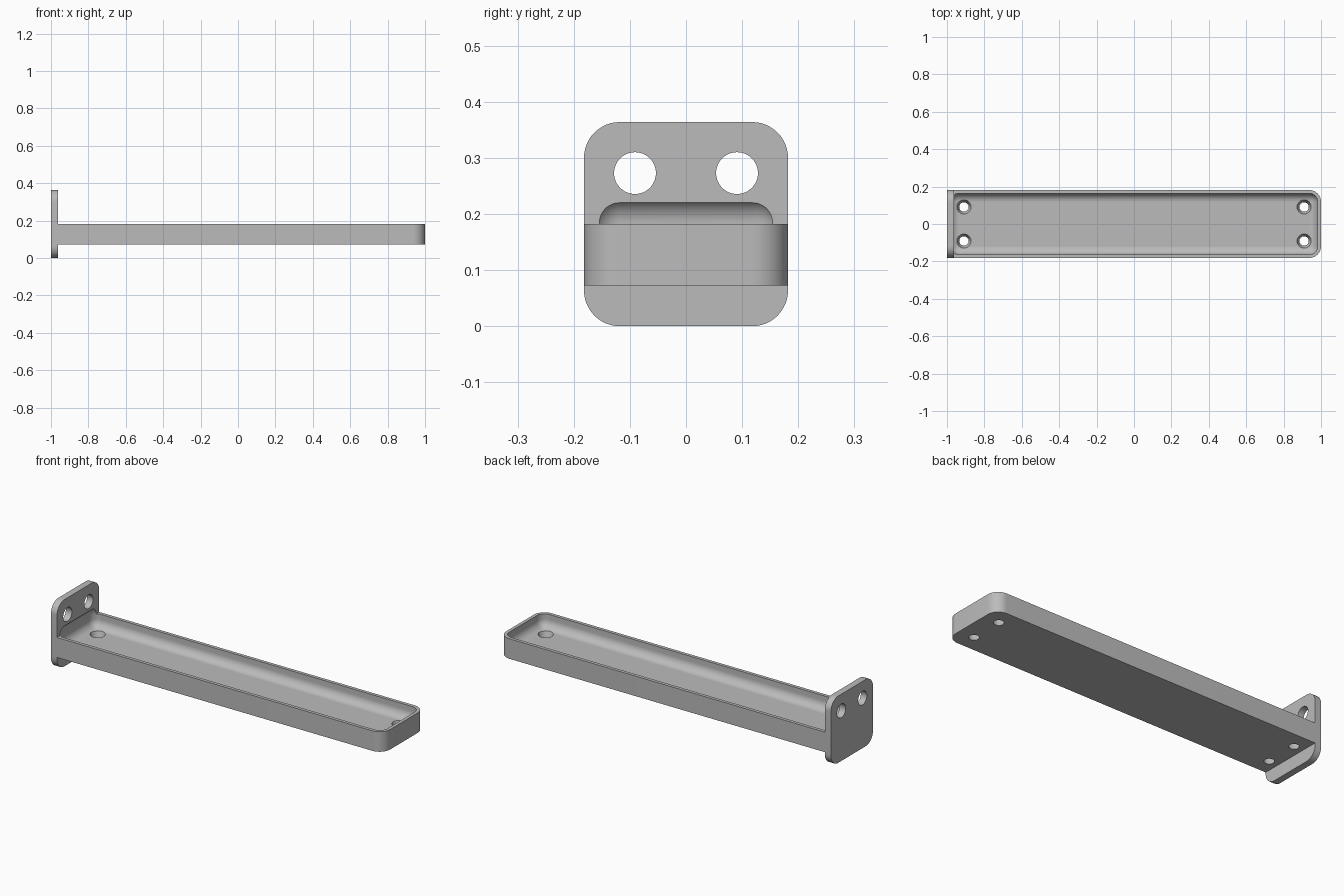
import bpy, bmesh, math
from mathutils import Matrix, Vector

U = 2 / 110          # one design unit: overall length is 110 units
SEGMENTS = 12

if "Cube" in bpy.data.objects:
    bpy.data.objects.remove(bpy.data.objects["Cube"], do_unlink=True)

grey = bpy.data.materials.new("plain grey")
grey.use_nodes = True
colour = (0.5, 0.5, 0.5, 1)
grey.diffuse_color = colour
grey.node_tree.nodes["Principled BSDF"].inputs["Base Color"].default_value = colour


def finish(bm, name):
    bmesh.ops.scale(bm, vec=(U, U, U), verts=bm.verts)
    bmesh.ops.recalc_face_normals(bm, faces=bm.faces)
    mesh = bpy.data.meshes.new(name)
    bm.to_mesh(mesh)
    bm.free()
    mesh.materials.append(grey)
    obj = bpy.data.objects.new(name, mesh)
    bpy.context.collection.objects.link(obj)
    return obj


def rounded_box(name, low, high, radius, rule):
    """Box between two corners; edges that satisfy the rule are rounded."""
    low, high = Vector(low), Vector(high)
    bm = bmesh.new()
    bmesh.ops.create_cube(bm, size=1)
    bmesh.ops.scale(bm, vec=high - low, verts=bm.verts)
    bmesh.ops.translate(bm, vec=(low + high) / 2, verts=bm.verts)
    edges = [e for e in bm.edges
             if rule(e.verts[1].co - e.verts[0].co, (e.verts[0].co + e.verts[1].co) / 2)]
    bmesh.ops.bevel(bm, geom=edges, offset=radius, segments=SEGMENTS,
                    profile=0.5, affect='EDGES', clamp_overlap=True)
    return finish(bm, name)


def hole_cutter(name, centre, r_low, r_high, depth, axis='Z'):
    bm = bmesh.new()
    turn = Matrix.Rotation(math.pi / 2, 4, 'Y') if axis == 'X' else Matrix()
    bmesh.ops.create_cone(bm, cap_ends=True, segments=48, radius1=r_low, radius2=r_high,
                          depth=depth, matrix=Matrix.Translation(centre) @ turn)
    return finish(bm, name)


def combine(target, other, operation):
    mod = target.modifiers.new(operation.lower(), 'BOOLEAN')
    mod.operation = operation
    mod.solver = 'EXACT'
    mod.object = other
    bpy.context.view_layer.objects.active = target
    bpy.ops.object.modifier_apply(modifier=mod.name)
    bpy.data.objects.remove(other, do_unlink=True)


# Upright mounting plate with rounded corners
bracket = rounded_box("tray_bracket", (-55, -10, 0), (-53, 10, 20), 3.5,
                      lambda d, m: abs(d.x) > 0.1)

# Tray body, rounded at its free end
tray = rounded_box("tray_body", (-54, -10, 4), (55, 10, 10), 3.5,
                   lambda d, m: abs(d.z) > 0.1 and m.x > 0)
combine(bracket, tray, 'UNION')

# Hollow with soft edges, dipping slightly into the plate
hollow = rounded_box("hollow_cutter", (-54, -9, 6), (54, 9, 12.6), 2.5,
                     lambda d, m: True)
combine(bracket, hollow, 'DIFFERENCE')

# Two holes through the plate and four tapered holes through the tray floor
for y in (-5, 5):
    combine(bracket, hole_cutter("plate_hole", (-54, y, 15), 2.05, 2.05, 6, 'X'), 'DIFFERENCE')
    for x in (-50, 50):
        combine(bracket, hole_cutter("floor_hole", (x, y, 5), 1.3, 2.15, 2.4), 'DIFFERENCE')

# Smooth curved faces, keep edges crisp
bpy.ops.object.select_all(action='DESELECT')
bracket.select_set(True)
bpy.context.view_layer.objects.active = bracket
bpy.ops.object.shade_smooth_by_angle(angle=math.radians(25))
